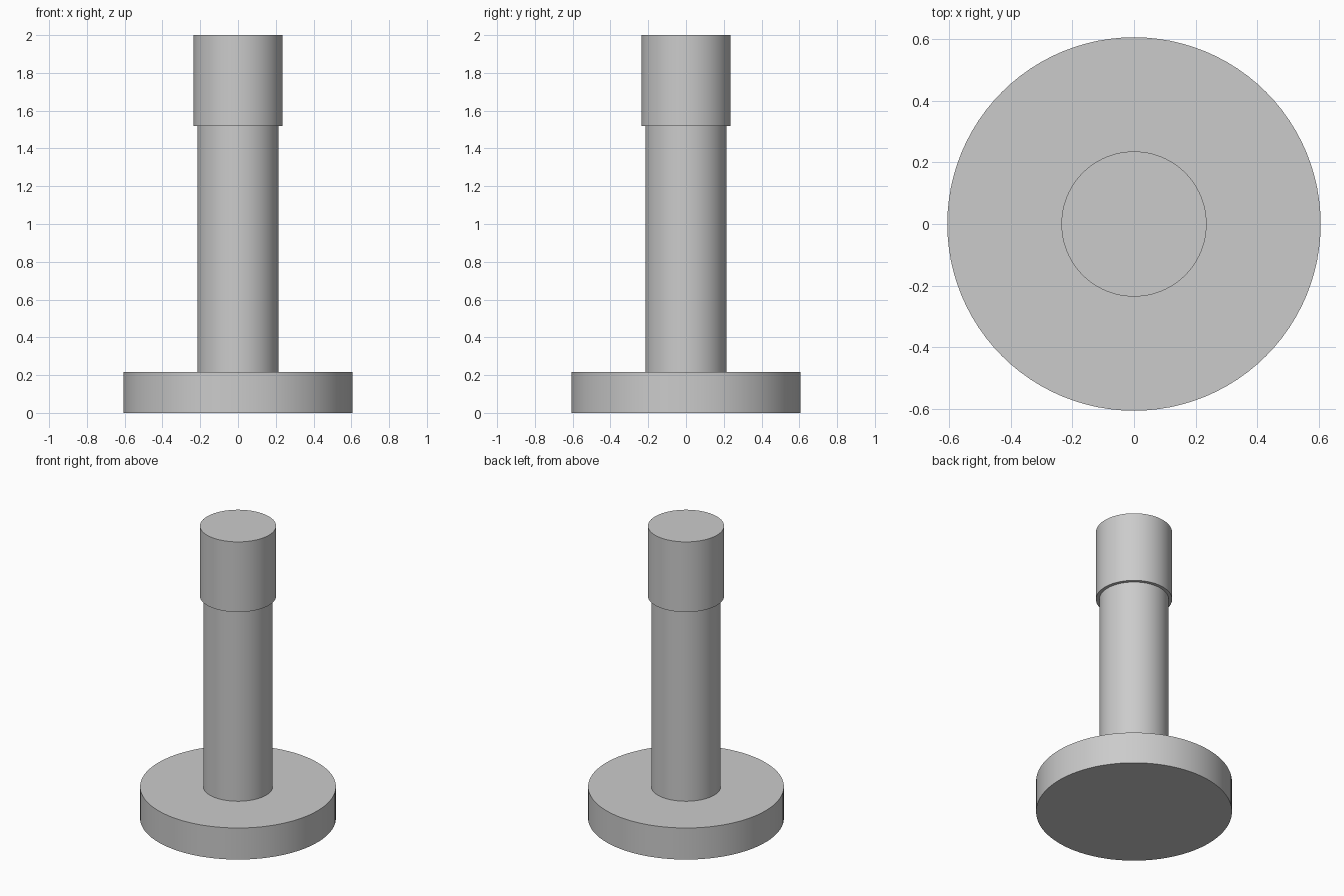
import bpy
import math

cube = bpy.data.objects.get("Cube")
if cube:
    bpy.data.objects.remove(cube, do_unlink=True)

# Single plain grey finish
grey = bpy.data.materials.new("light_grey")
grey.use_nodes = True
colour = (0.6, 0.6, 0.6, 1)
grey.diffuse_color = colour
grey.node_tree.nodes["Principled BSDF"].inputs["Base Color"].default_value = colour


def disc(name, radius, bottom, top):
    """Upright smooth-sided cylinder with crisp rims."""
    bpy.ops.mesh.primitive_cylinder_add(
        vertices=96, radius=radius, depth=top - bottom,
        location=(0, 0, (bottom + top) / 2))
    part = bpy.context.object
    part.name = name
    part.data.name = name
    part.data.materials.append(grey)
    bpy.ops.object.shade_smooth_by_angle(angle=math.radians(30))
    return part


# Wide foot, slim shaft and slightly thicker cap
disc("base_flange", 0.607, 0, 0.216)
disc("shaft", 0.215, 0.216, 1.52)
disc("head", 0.236, 1.52, 2)
